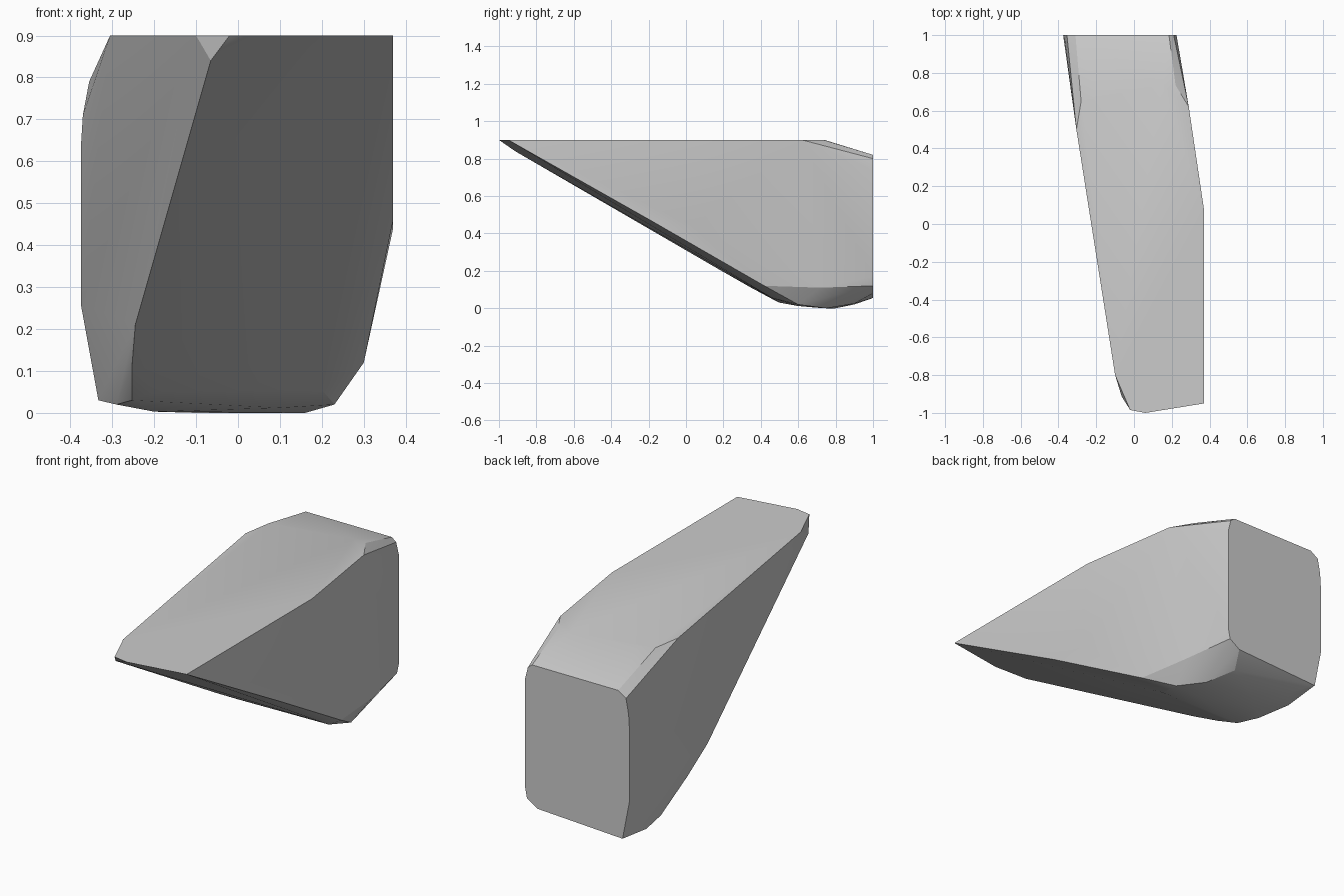
import bpy, bmesh, math

if "Cube" in bpy.data.objects:
    bpy.data.objects.remove(bpy.data.objects["Cube"])

# Corner rings of the faceted wedge
back_face = [(-.375, .26), (-.375, .63), (-.37, .71), (-.355, .79), (-.31, .82), (.185, .82),
             (.21, .80), (.225, .74), (.225, .17), (.215, .12), (.155, .08), (-.335, .055)]
top_face = [(-.02, -.985), (.06, -1), (.37, -.95), (.37, .08), (.29, .62), (.22, .735),
            (.15, .74), (-.2, .68), (-.28, .65), (-.305, .5), (-.1, -.8)]
# Sloping front face, given by x and z
slope = [(-.065, .84), (-.245, .21), (-.253, .11), (.37, .46), (.3, .12), (0, .1)]
# Rounded underside
belly = [(.37, .04, .44), (-.253, .5, .03), (-.29, .62, .02), (-.333, .8, .03), (-.2, .7, .003),
         (.16, .75, 0), (.23, .6, .02), (.265, .72, .11), (.2, .46, .055), (-.2, .46, .05),
         (.1, .6, .012), (.1, .9, .025), (-.25, .9, .02), (-.1, .8, 0)]

points = [(x, 1, z) for x, z in back_face] + [(x, y, .9) for x, y in top_face] + belly
points += [(x, -1 + .16 * (x - .06) + 1.77 * (.9 - z), z) for x, z in slope]

# Wrap the corners in a convex solid
bm = bmesh.new()
for p in points:
    bm.verts.new(p)
hull = bmesh.ops.convex_hull(bm, input=bm.verts)
loose = {g for g in hull["geom_interior"] + hull["geom_unused"] if isinstance(g, bmesh.types.BMVert)}
bmesh.ops.delete(bm, geom=list(loose), context='VERTS')
bmesh.ops.dissolve_limit(bm, angle_limit=math.radians(1), verts=bm.verts, edges=bm.edges)
bmesh.ops.recalc_face_normals(bm, faces=bm.faces)

mesh = bpy.data.meshes.new("wedge_block")
bm.to_mesh(mesh)
bm.free()
block = bpy.data.objects.new("wedge_block", mesh)
bpy.context.collection.objects.link(block)

# Plain grey surface
grey = bpy.data.materials.new("plain_grey")
grey.diffuse_color = (.6, .6, .6, 1)
grey.use_nodes = True
grey.node_tree.nodes["Principled BSDF"].inputs["Base Color"].default_value = grey.diffuse_color
mesh.materials.append(grey)

# Soft shading across the shallow facets
bpy.context.view_layer.objects.active = block
block.select_set(True)
bpy.ops.object.shade_smooth_by_angle(angle=math.radians(20))
